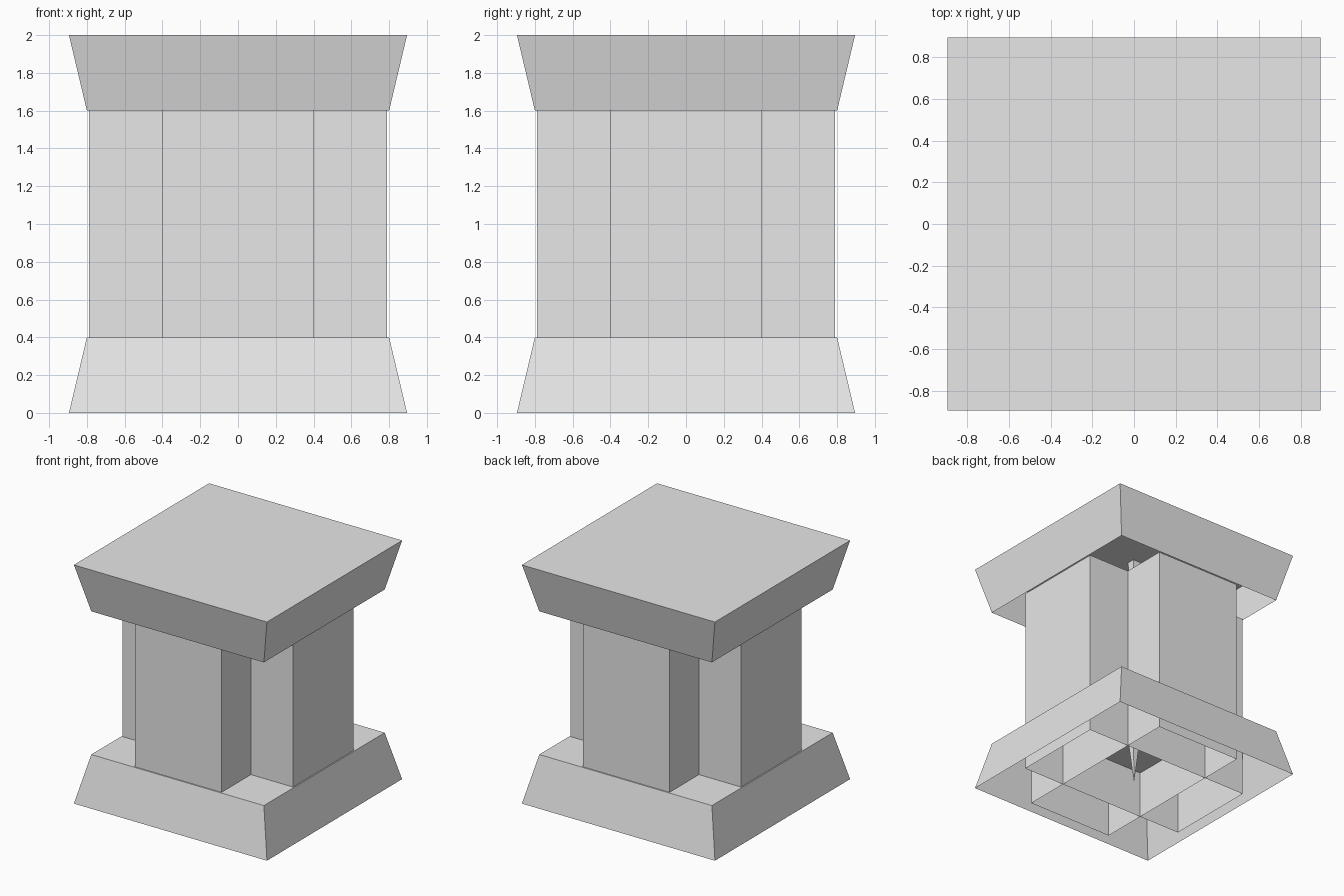
import bpy, bmesh, math
from mathutils import Matrix

cube = bpy.data.objects.get("Cube")
if cube:
    bpy.data.objects.remove(cube, do_unlink=True)

stone = bpy.data.materials.new("light_grey_stone")
stone.use_nodes = True
grey = (0.8, 0.8, 0.8, 1)
stone.diffuse_color = grey
stone.node_tree.nodes["Principled BSDF"].inputs["Base Color"].default_value = grey


def finish(name, bm):
    mesh = bpy.data.meshes.new(name)
    bm.to_mesh(mesh)
    bm.free()
    mesh.materials.append(stone)
    obj = bpy.data.objects.new(name, mesh)
    bpy.context.collection.objects.link(obj)


def add_taper(bm, half_low, half_high, z_low, z_high):
    """Square tapered walls, open at both ends."""
    place = Matrix.Translation((0, 0, (z_low + z_high) / 2)) @ Matrix.Rotation(math.pi / 4, 4, "Z")
    root2 = math.sqrt(2)
    bmesh.ops.create_cone(bm, cap_ends=False, segments=4, radius1=half_low * root2,
                          radius2=half_high * root2, depth=z_high - z_low, matrix=place)


def close_at(bm, z, half):
    """Cap the large opening at height z."""
    rim = [e for e in bm.edges
           if all(abs(v.co.z - z) < 1e-4 and abs(v.co.x) > half for v in e.verts)]
    bmesh.ops.holes_fill(bm, edges=rim, sides=4)


# Tapered plinth and capital: hollow underneath, each with a slim central spike
def hollow_block(name, half_low, half_high, z_low, z_high):
    bm = bmesh.new()
    add_taper(bm, half_low, half_high, z_low, z_high)
    close_at(bm, z_high, 0.5)
    add_taper(bm, 0.001, 0.035, z_low, z_high)
    finish(name, bm)


hollow_block("plinth", 0.895, 0.8, 0, 0.4)
hollow_block("capital", 0.8, 0.895, 1.6, 2)


# Two crossing box shafts, open at the bottom
def shaft(name, half_x, half_y):
    bm = bmesh.new()
    add_taper(bm, 1, 1, 0, 1.6)
    close_at(bm, 1.6, 0.5)
    bmesh.ops.scale(bm, vec=(half_x, half_y, 1), verts=bm.verts)
    finish(name, bm)


shaft("shaft_across", 0.79, 0.4)
shaft("shaft_front_to_back", 0.4, 0.79)
